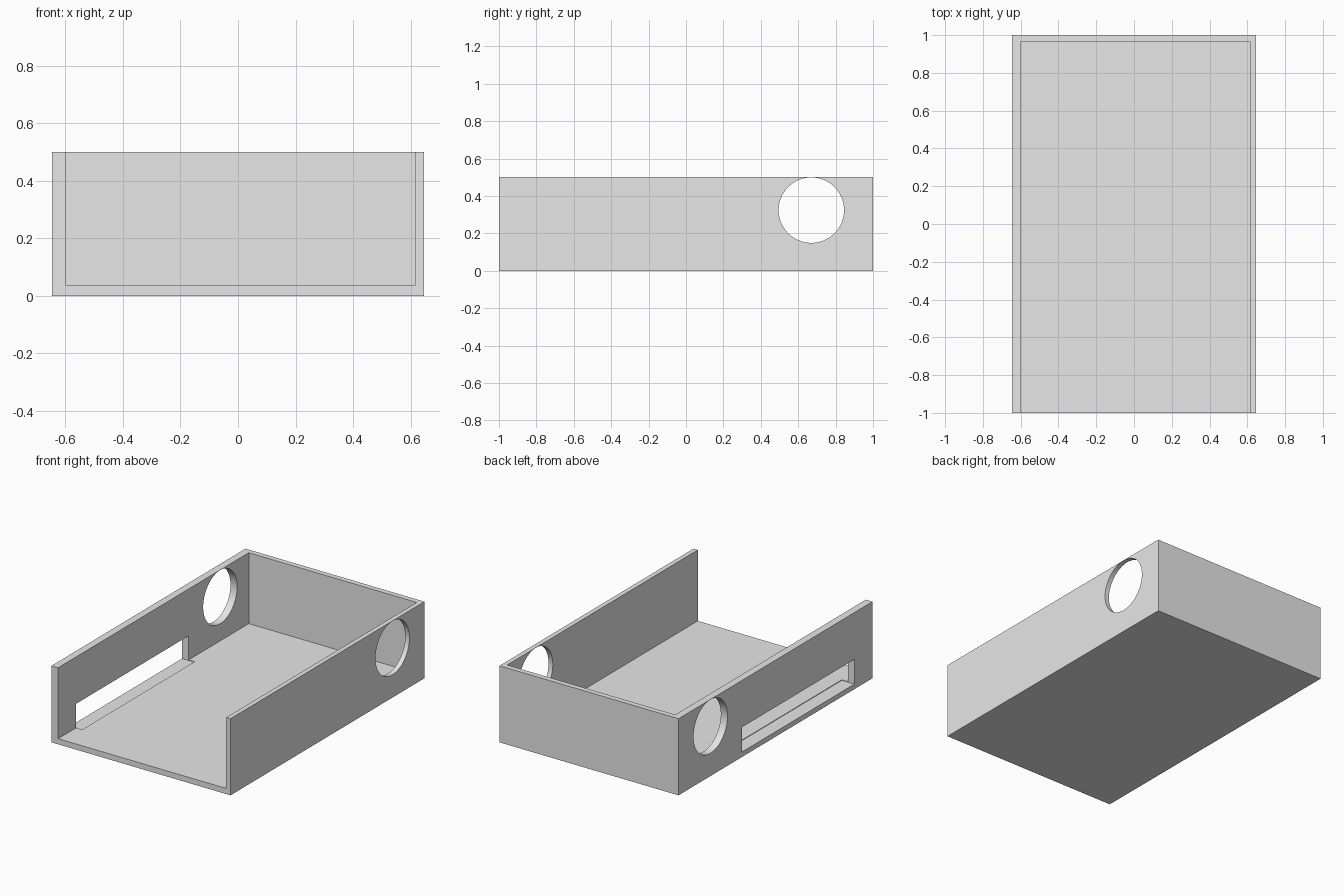
import bpy
import math
from mathutils import Matrix

cube = bpy.data.objects.get("Cube")
if cube:
    bpy.data.objects.remove(cube, do_unlink=True)

grey = bpy.data.materials.new("light grey")
grey.use_nodes = True
colour = (0.8, 0.8, 0.8, 1)
grey.diffuse_color = colour
grey.node_tree.nodes["Principled BSDF"].inputs["Base Color"].default_value = colour


def box(name, low, high):
    """Axis-aligned box between two corners."""
    bpy.ops.mesh.primitive_cube_add(size=1)
    ob = bpy.context.object
    ob.name = name
    size = [b - a for a, b in zip(low, high)]
    mid = [(a + b) / 2 for a, b in zip(low, high)]
    ob.data.transform(Matrix.Translation(mid) @ Matrix.Diagonal((*size, 1)))
    ob.data.materials.append(grey)
    return ob


def cut(target, cutter):
    """Subtract the cutter and hide it."""
    mod = target.modifiers.new(cutter.name, 'BOOLEAN')
    mod.operation = 'DIFFERENCE'
    mod.solver = 'EXACT'
    mod.object = cutter
    bpy.context.view_layer.objects.active = target
    bpy.ops.object.modifier_apply(modifier=mod.name)
    bpy.data.objects.remove(cutter, do_unlink=True)


W, L, H = 0.646, 1.0, 0.5

# Tray body, hollow and open at the top and front
tray = box("tray_body", (-W, -L, 0), (W, L, H))
cut(tray, box("cavity_cutter", (-0.598, -L - 0.2, 0.037), (0.615, 0.965, H + 0.2)))

# Round port through both side walls
bpy.ops.mesh.primitive_cylinder_add(vertices=64, radius=0.175, depth=2,
                                    location=(0, 0.67, 0.324),
                                    rotation=(0, math.pi / 2, 0))
port = bpy.context.object
port.name = "port_cutter"
port.data.materials.append(grey)
cut(tray, port)

# Long slot in the right wall, reaching slightly into the floor
cut(tray, box("slot_cutter", (-W - 0.2, -0.814, 0.033), (-0.555, 0.345, 0.194)))

bpy.ops.object.select_all(action='DESELECT')
tray.select_set(True)
bpy.context.view_layer.objects.active = tray
bpy.ops.object.shade_smooth_by_angle(angle=math.radians(30))
